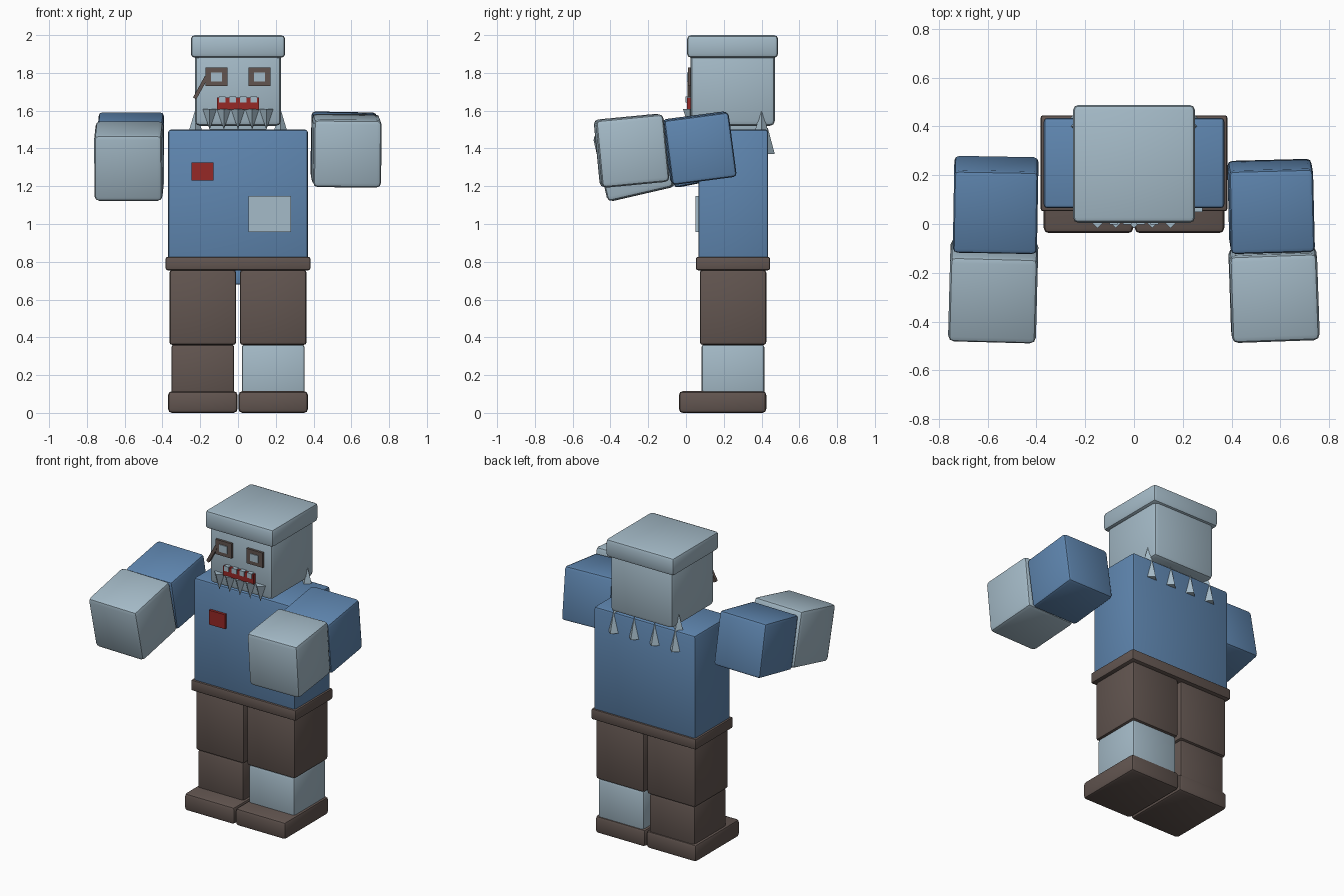
import bpy, bmesh, math
from mathutils import Matrix

if "Cube" in bpy.data.objects:
    bpy.data.objects.remove(bpy.data.objects["Cube"])


def material(name, rgb):
    m = bpy.data.materials.new(name)
    m.diffuse_color = (*rgb, 1)
    m.use_nodes = True
    m.node_tree.nodes["Principled BSDF"].inputs["Base Color"].default_value = m.diffuse_color
    return m


SKIN = material("pale skin", (0.376, 0.497, 0.578))
BLUE = material("blue cloth", (0.115, 0.24, 0.435))
BROWN = material("dark brown", (0.122, 0.091, 0.08))
RED = material("red", (0.305, 0.021, 0.019))


def finish(name, bm, mat, loc=(0, 0, 0), rot=(0, 0, 0), smooth=True):
    me = bpy.data.meshes.new(name)
    bm.to_mesh(me)
    bm.free()
    me.materials.append(mat)
    ob = bpy.data.objects.new(name, me)
    ob.location = loc
    ob.rotation_euler = [math.radians(a) for a in rot]
    bpy.context.collection.objects.link(ob)
    if smooth:
        bpy.ops.object.select_all(action='DESELECT')
        ob.select_set(True)
        bpy.context.view_layer.objects.active = ob
        bpy.ops.object.shade_smooth_by_angle(angle=math.radians(30))
    return ob


def block(name, mat, center, size, rot=(0, 0, 0), bevel=0.015):
    """Box with rounded edges."""
    bm = bmesh.new()
    bmesh.ops.create_cube(bm, size=1, matrix=Matrix.Diagonal((*size, 1)))
    if bevel:
        bmesh.ops.bevel(bm, geom=bm.edges[:], offset=bevel, segments=2,
                        profile=0.5, affect='EDGES')
    return finish(name, bm, mat, center, rot, bool(bevel))


def span(name, mat, xs, ys, zs, bevel=0.015):
    """Box given by its extents."""
    ends = (xs, ys, zs)
    return block(name, mat, [(a + b) / 2 for a, b in ends],
                 [b - a for a, b in ends], bevel=bevel)


def spike(name, x, y, base_z, tip_z, radius=0.037):
    """Four-sided pyramid, pointing up or down."""
    bm = bmesh.new()
    bmesh.ops.create_cone(bm, cap_ends=True, segments=4, radius1=radius,
                          radius2=0, depth=abs(tip_z - base_z))
    flip = 180 if tip_z < base_z else 0
    finish(name, bm, SKIN, (x, y, (base_z + tip_z) / 2), (flip, 0, 0), False)


# Torso, hips, belt and neck
span("torso", BLUE, (-0.37, 0.37), (0.065, 0.435), (0.80, 1.50))
span("belt", BROWN, (-0.383, 0.383), (0.053, 0.445), (0.755, 0.826), 0.01)
span("hips", BLUE, (-0.05, 0.05), (0.12, 0.38), (0.68, 0.80), 0.01)
span("neck", SKIN, (-0.15, 0.15), (0.10, 0.40), (1.48, 1.56), 0.01)

# Legs: the shin on one side is bare
for side, sx, shin in (("right", -1, BROWN), ("left", 1, SKIN)):
    def mx(a, b):
        return sorted((a * sx, b * sx))
    span(side + "_thigh", BROWN, mx(0.01, 0.363), (0.073, 0.425), (0.36, 0.757))
    span(side + "_shin", shin, mx(0.02, 0.353), (0.082, 0.415), (0.08, 0.362))
    span(side + "_shoe", BROWN, mx(0.003, 0.37), (-0.037, 0.425), (0.0, 0.115), 0.02)

# Arms reaching forward
block("left_upper_arm", BLUE, (0.562, 0.072, 1.402), (0.345,) * 3, (7.5, 1, 1.5), 0.02)
block("left_forearm", SKIN, (0.574, -0.288, 1.388), (0.36,) * 3, (5.5, 0.5, 2), 0.025)
block("right_upper_arm", BLUE, (-0.567, 0.078, 1.393), (0.345,) * 3, (11, 0, -1), 0.02)
block("right_forearm", SKIN, (-0.577, -0.275, 1.333), (0.36,) * 3, (13, 0, -1.5), 0.025)

# Head and flat top
span("head", SKIN, (-0.228, 0.228), (0.025, 0.47), (1.52, 1.92), 0.025)
span("head_top", SKIN, (-0.25, 0.25), (0.005, 0.488), (1.88, 2.0), 0.022)

# Eyes: dark frame with a pale centre, and a strap at one side
for side, sx in (("right", -1), ("left", 1)):
    x = 0.114 * sx
    span(side + "_eye_frame", BROWN, (x - 0.059, x + 0.059), (0.010, 0.03), (1.73, 1.828), 0)
    span(side + "_eye", SKIN, (x - 0.03, x + 0.03), (0.005, 0.012), (1.755, 1.803), 0)
block("eye_strap", BROWN, (-0.198, 0.018, 1.722), (0.02, 0.02, 0.13), (0, 29, 0), 0)

# Mouth and teeth
span("mouth", RED, (-0.111, 0.111), (0.004, 0.03), (1.607, 1.67), 0)
for i in range(4):
    x = -0.084 + 0.056 * i
    span(f"tooth_{i}", SKIN, (x - 0.017, x + 0.017), (-0.002, 0.03), (1.642, 1.675), 0)

# Spikes under the chin, on the back and on the shoulders
for i in range(5):
    spike(f"chin_spike_{i}", -0.15 + 0.075 * i, 0.02, 1.61, 1.498)
for i in range(4):
    spike(f"back_spike_{i}", -0.225 + 0.15 * i, 0.433, 1.37, 1.51)
for side, sx in (("right", -1), ("left", 1)):
    spike(side + "_shoulder_spike", 0.225 * sx, 0.40, 1.47, 1.61, 0.042)

# Cloth patches on the chest
span("red_patch", RED, (-0.245, -0.13), (0.048, 0.07), (1.23, 1.325), 0)
span("pale_patch", SKIN, (0.055, 0.28), (0.05, 0.07), (0.957, 1.147), 0)
